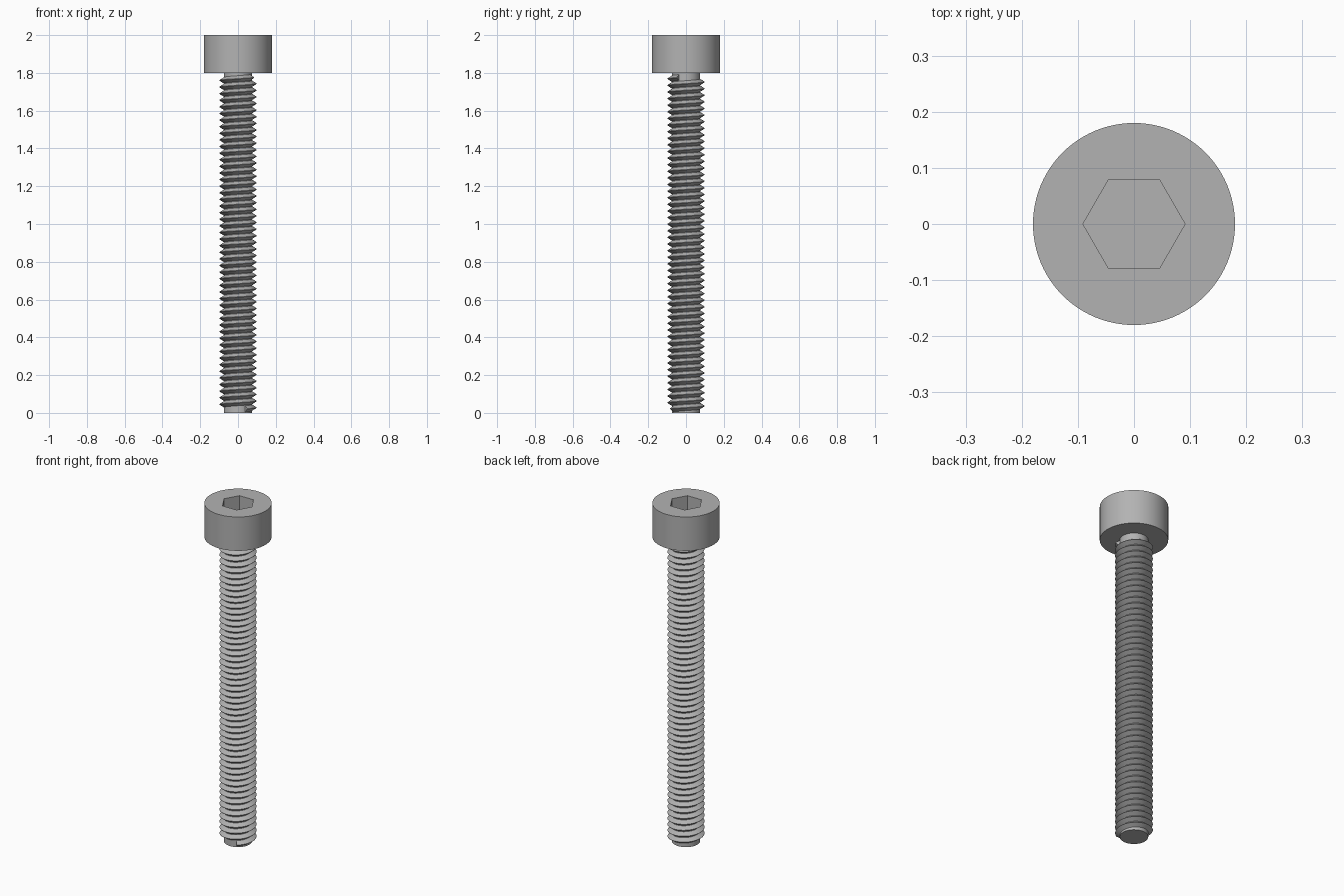
import bpy, bmesh, math

HEAD_R, HEAD_BOTTOM, TOP = 0.18, 1.8, 2.0
SOCKET_R, SOCKET_DEPTH = 0.091, 0.1
CORE_R, CREST_R = 0.075, 0.099
PITCH, STEPS = 0.035, 48

cube = bpy.data.objects.get("Cube")
if cube:
    bpy.data.objects.remove(cube, do_unlink=True)

steel = bpy.data.materials.new("steel_grey")
steel.use_nodes = True
colour = (0.45, 0.45, 0.45, 1)
steel.diffuse_color = colour
steel.node_tree.nodes["Principled BSDF"].inputs["Base Color"].default_value = colour


def ring(bm, radius, z, sides):
    """Closed loop of vertices around the z axis."""
    return [bm.verts.new((radius * math.cos(math.tau * i / sides),
                          radius * math.sin(math.tau * i / sides), z))
            for i in range(sides)]


def wall(bm, a, b):
    """Faces between two equal loops."""
    for i in range(len(a)):
        j = (i + 1) % len(a)
        bm.faces.new((a[i], a[j], b[j], b[i]))


def finish(bm, name, angle):
    bmesh.ops.recalc_face_normals(bm, faces=bm.faces)
    mesh = bpy.data.meshes.new(name)
    bm.to_mesh(mesh)
    bm.free()
    mesh.materials.append(steel)
    obj = bpy.data.objects.new(name, mesh)
    bpy.context.collection.objects.link(obj)
    bpy.ops.object.select_all(action="DESELECT")
    obj.select_set(True)
    bpy.context.view_layer.objects.active = obj
    bpy.ops.object.shade_smooth_by_angle(angle=math.radians(angle))
    return obj


# Round head with a hexagonal socket
bm = bmesh.new()
bottom = ring(bm, HEAD_R, HEAD_BOTTOM, 96)
rim = ring(bm, HEAD_R, TOP, 96)
mouth = ring(bm, SOCKET_R, TOP, 6)
floor = ring(bm, SOCKET_R, TOP - SOCKET_DEPTH, 6)
wall(bm, bottom, rim)
wall(bm, mouth, floor)
bm.faces.new(bottom)
bm.faces.new(floor)
edges = [bm.edges.get((loop[i - 1], loop[i]))
         for loop in (rim, mouth) for i in range(len(loop))]
bmesh.ops.triangle_fill(bm, edges=edges, use_beauty=True)
finish(bm, "head", 30)

# Plain core of the shank
bm = bmesh.new()
low = ring(bm, CORE_R, 0, 64)
high = ring(bm, CORE_R, HEAD_BOTTOM, 64)
wall(bm, low, high)
bm.faces.new(low)
bm.faces.new(high)
finish(bm, "shank_core", 30)

# Right-handed V thread swept along a helix
bm = bmesh.new()
half = PITCH * 0.48
start_z, end_z = 0.022, 1.775
start_angle = math.radians(-60)
count = int((end_z - start_z) / PITCH * STEPS)
profile = [(CORE_R - 0.001, -half), (CREST_R, -0.001),
           (CREST_R, 0.001), (CORE_R - 0.001, half)]
previous = None
for i in range(count + 1):
    a = start_angle + math.tau * i / STEPS
    z = start_z + PITCH * i / STEPS
    section = [bm.verts.new((r * math.cos(a), r * math.sin(a), z + dz))
               for r, dz in profile]
    if previous:
        for k in range(len(profile) - 1):
            bm.faces.new((previous[k], section[k], section[k + 1], previous[k + 1]))
    if i in (0, count):
        bm.faces.new(section)
    previous = section
finish(bm, "thread", 30)
